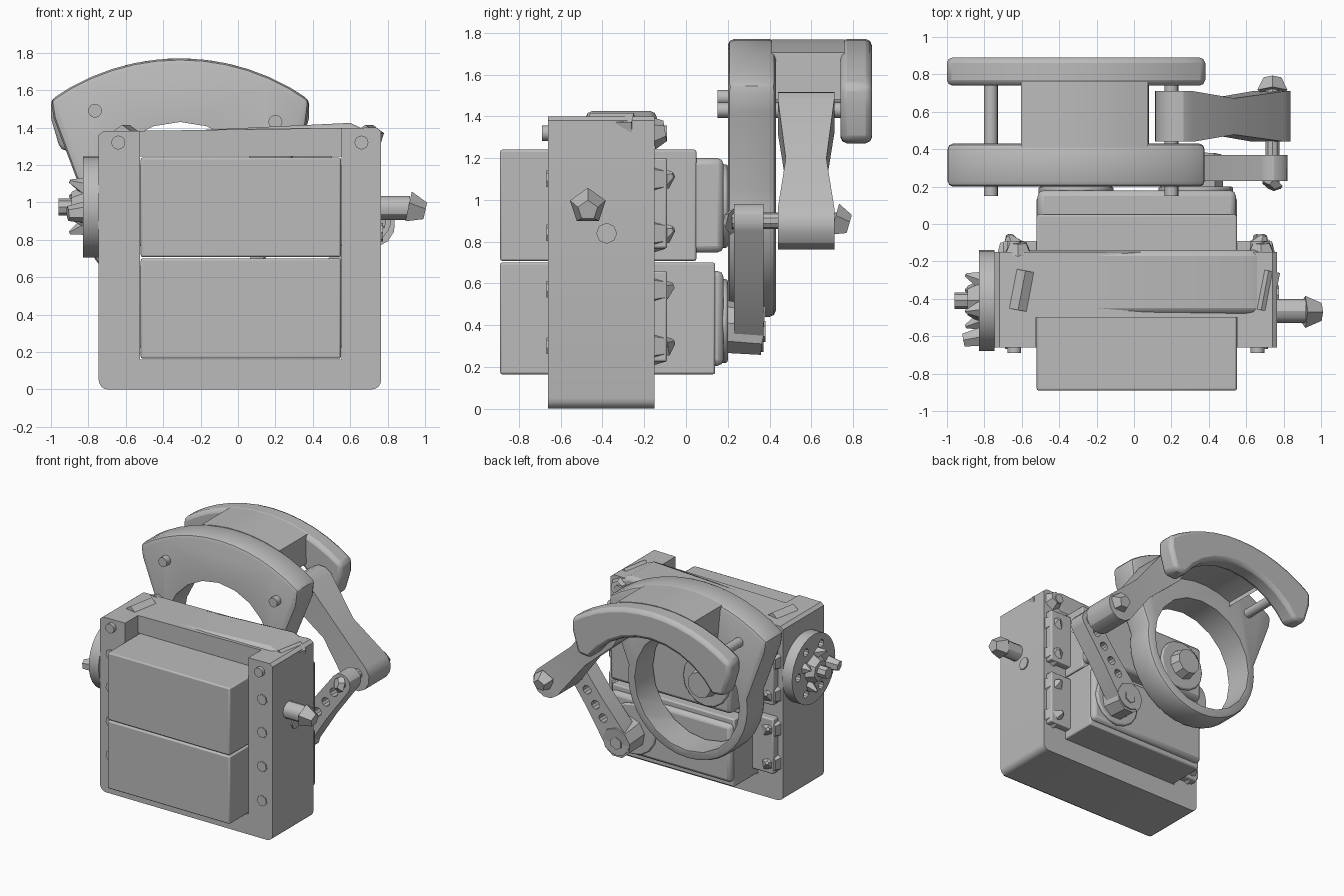
import bpy, bmesh, math, random
from math import pi, sin, cos
from mathutils import Matrix, Vector

random.seed(4)
if "Cube" in bpy.data.objects:
    bpy.data.objects.remove(bpy.data.objects["Cube"])

gray = bpy.data.materials.new("plain_gray")
gray.use_nodes = True
gray.diffuse_color = (0.5, 0.5, 0.5, 1)
gray.node_tree.nodes["Principled BSDF"].inputs["Base Color"].default_value = (0.5, 0.5, 0.5, 1)


def finish(name, bm, bevel=0.0, segments=2):
    bmesh.ops.recalc_face_normals(bm, faces=bm.faces)
    mesh = bpy.data.meshes.new(name)
    bm.to_mesh(mesh)
    bm.free()
    mesh.materials.append(gray)
    ob = bpy.data.objects.new(name, mesh)
    bpy.context.collection.objects.link(ob)
    if bevel:
        mod = ob.modifiers.new("bevel", 'BEVEL')
        mod.width, mod.segments = bevel, segments
        mod.angle_limit = math.radians(50)
    return ob


def box(name, x, y, z, bevel=0.0):
    bm = bmesh.new()
    bmesh.ops.create_cube(bm, size=1)
    for v in bm.verts:
        v.co = Vector([a + (b - a) * (c + 0.5) for (a, b), c in zip((x, y, z), v.co)])
    return finish(name, bm, bevel)


def rod(name, start, end, r1, r2=None, sides=16, bevel=0.0):
    """Cylinder or cone between two points."""
    start, end = Vector(start), Vector(end)
    axis = end - start
    bm = bmesh.new()
    bmesh.ops.create_cone(bm, cap_ends=True, segments=sides, radius1=r1,
                          radius2=r1 if r2 is None else r2, depth=axis.length)
    turn = Matrix.Translation((start + end) / 2) @ axis.to_track_quat('Z', 'Y').to_matrix().to_4x4()
    bmesh.ops.transform(bm, matrix=turn, verts=bm.verts)
    return finish(name, bm, bevel)


def prism(name, outline, y0, y1, bevel=0.0):
    """Extrude an x-z outline from y0 to y1."""
    bm = bmesh.new()
    face = bm.faces.new([bm.verts.new((x, y0, z)) for x, z in outline])
    new = bmesh.ops.extrude_face_region(bm, geom=[face])["geom"]
    for v in new:
        if isinstance(v, bmesh.types.BMVert):
            v.co.y = y1
    return finish(name, bm, bevel)


def cut(ob, cutters):
    """Carve cutters out of an object and drop them."""
    for c in cutters:
        mod = ob.modifiers.new("cut", 'BOOLEAN')
        mod.operation, mod.object, mod.solver = 'DIFFERENCE', c, 'EXACT'
    dg = bpy.context.evaluated_depsgraph_get()
    mesh = bpy.data.meshes.new_from_object(ob.evaluated_get(dg))
    ob.modifiers.clear()
    ob.data = mesh
    for c in cutters:
        bpy.data.objects.remove(c)


def arc(cx, cz, r, a0, a1, n):
    return [(cx + r * cos(a0 + (a1 - a0) * i / n), cz + r * sin(a0 + (a1 - a0) * i / n))
            for i in range(n + 1)]


def link(name, a, b, ra, rb, waist, y0, y1, pinch=1.0):
    """Bar with rounded ends and a middle narrowed in both directions."""
    ang = math.atan2(b[1] - a[1], b[0] - a[0])
    mid = Vector(((a[0] + b[0]) / 2, 0, (a[1] + b[1]) / 2))
    side = (-sin(ang) * waist, cos(ang) * waist)
    pts = arc(*a, ra, ang + pi / 2, ang + 3 * pi / 2, 6)
    pts.append((mid.x - side[0], mid.z - side[1]))
    pts += arc(*b, rb, ang - pi / 2, ang + pi / 2, 6)
    pts.append((mid.x + side[0], mid.z + side[1]))
    ob = prism(name, pts, y0, y1)
    bm = bmesh.new()
    bm.from_mesh(ob.data)
    along = Vector((cos(ang), 0, sin(ang)))
    for p in (Vector((a[0], 0, a[1])), mid, Vector((b[0], 0, b[1]))):
        bmesh.ops.bisect_plane(bm, geom=bm.verts[:] + bm.edges[:] + bm.faces[:],
                               plane_co=p, plane_no=along, dist=0.001)
    for v in bm.verts:
        if abs((v.co - mid).dot(along)) < 0.01:
            v.co.y = (y0 + y1) / 2 + (v.co.y - (y0 + y1) / 2) * pinch
    bm.to_mesh(ob.data)
    bm.free()
    return ob


# Bracket frame around the motors
foot = arc(-0.695, 0.05, 0.05, pi, 1.5 * pi, 4) + arc(0.715, 0.05, 0.05, 1.5 * pi, 2 * pi, 4)
frame = prism("bracket_frame", foot + [(0.765, 1.38), (0.74, 1.4), (-0.72, 1.38), (-0.745, 1.36)],
              -0.66, -0.15)
cut(frame, [box("opening", (-0.525, 0.553), (-1, 0.2), (0.16, 1.245)),
            box("top_recess", (-0.525, 0.553), (-1, -0.5), (1.1, 1.6))])
prism("top_bar", [(-0.72, 1.26), (0.6, 1.25), (0.74, 1.36), (0.6, 1.425), (-0.56, 1.37)],
      -0.48, -0.14, 0.03)
for x in (-0.62, 0.68):
    rod("top_lug", (x, -0.46, 1.35), (x + 0.04, -0.25, 1.35), 0.065, sides=5)
    rod("top_pin", (x - 0.02, -0.69, 1.32), (x - 0.02, -0.09, 1.32), 0.037)
    rod("top_pin_nut", (x, -0.16, 1.32), (x, -0.1, 1.33), 0.08, 0.05, 6)

# Front screw heads and rear nuts down both posts
for x in (-0.65, 0.675):
    for z in (0.3, 0.57, 0.84, 1.1):
        rod("front_screw", (x, -0.668, z), (x, -0.6, z), 0.042, sides=7)
        rod("rear_nut", (x, -0.15, z), (x, -0.1, z), 0.09, 0.075, 6)
        rod("rear_screw", (x, -0.11, z), (x + random.uniform(-.03, .03), -0.06, z + 0.02), 0.06, 0.015, 5)

# Two stacked servo motors with mounting ears and stepped backs
for tag, z0, z1, back, end in (("lower", 0.165, 0.7, 0.14, 0.18), ("upper", 0.708, 1.24, 0.05, 0.18)):
    box(tag + "_motor", (-0.52, 0.55), (-0.89, back), (z0, z1), 0.01)
    box(tag + "_motor_cap", (-0.515, 0.545), (back - 0.05, end), (z0 + 0.04, z1 - 0.04), 0.03)
    box(tag + "_motor_ears", (-0.7, 0.74), (-0.16, -0.09), (z0 + 0.06, z1 - 0.04), 0.01)
rod("upper_shaft_hub", (-0.31, 0.08, 0.97), (-0.31, 0.2, 0.97), 0.2, bevel=0.01)
rod("upper_horn", (-0.31, 0.19, 0.97), (-0.31, 0.28, 0.97), 0.12, 0.1, sides=10)
rod("lower_shaft_hub", (0.33, 0.1, 0.42), (0.33, 0.2, 0.42), 0.2, bevel=0.01)
rod("lower_horn", (0.35, 0.18, 0.39), (0.35, 0.37, 0.37), 0.13, 0.12, 9)
rod("lower_horn_screw", (0.35, 0.3, 0.37), (0.35, 0.38, 0.37), 0.05, sides=6)

# Drilled disc on the right-hand side
wheel = rod("side_disc", (-0.745, -0.41, 0.975), (-0.83, -0.41, 0.975), 0.27, sides=32)
cut(wheel, [rod("hole", (-0.9, -0.41 + 0.19 * cos(a), 0.975 + 0.19 * sin(a)),
                (-0.7, -0.41 + 0.19 * cos(a), 0.975 + 0.19 * sin(a)), 0.03, sides=10)
            for a in [i * pi / 3 for i in range(6)]])
rod("disc_hub", (-0.82, -0.41, 0.975), (-0.89, -0.41, 0.975), 0.12, 0.08, 7)
rod("disc_axle", (-0.86, -0.41, 0.975), (-0.96, -0.41, 0.975), 0.045, sides=8)
for a in range(4):
    t = a * pi / 2 + 0.4
    y, z = -0.41 + 0.12 * cos(t), 0.975 + 0.12 * sin(t)
    rod("disc_screw", (-0.82, y, z), (-0.9, y + 0.03 * cos(t), z + 0.03 * sin(t)), 0.05, 0.01, 5)
rod("disc_edge_screw", (-0.8, -0.6, 0.95), (-0.91, -0.62, 0.94), 0.06, 0.04, 6)

# Side pivot pin on the left-hand side
rod("side_pin", (0.74, -0.465, 0.97), (0.92, -0.465, 0.97), 0.065, sides=12)
rod("side_pin_tip", (0.91, -0.47, 0.97), (1.0, -0.47, 0.95), 0.09, 0.05, 5)
rod("side_boss", (0.76, -0.38, 0.84), (0.775, -0.38, 0.84), 0.05, sides=8)

# Ring carrier: fan top flowing into a ring
CX, CZ = -0.31, 0.97
crown = [(x, z) for x, z in arc(CX, 0.58, 1.19, pi / 2 - 0.62, pi / 2 + 0.62, 12)]
ring = prism("ring_carrier", crown + [(-0.985, 1.45)]
             + arc(CX, CZ, 0.53, pi - 0.15, 2 * pi + 0.15, 20) + [(0.365, 1.42)], 0.2, 0.43, 0.03)
cut(ring, [rod("ring_hole", (CX, 0, CZ), (CX, 0.6, CZ), 0.46, sides=20)])

# Rear crescent plate and the block that bridges it to the ring
inner = arc(CX, 0.9, 0.65, pi - 0.6, 0.6, 10)
prism("rear_crescent", crown + [(-1.0, 1.45), (-0.95, 1.28)] + inner + [(0.33, 1.28), (0.38, 1.45)],
      0.74, 0.89, 0.03)
prism("bridge_block", arc(CX, 0.58, 1.19, pi / 2 - 0.33, pi / 2 + 0.25, 6)
      + [(-0.58, 1.48)] + arc(CX, 0.92, 0.66, 2.0, 1.1, 5) + [(0.08, 1.48)], 0.41, 0.76)
for x, z in ((-0.765, 1.49), (0.2, 1.43)):
    rod("carrier_pin", (x, 0.15, z), (x, 0.8, z), 0.037)

# Linkage: outer arm, drilled crank arm and their joint pin
link("outer_arm", (0.23, 1.4), (0.72, 0.88), 0.12, 0.12, 0.085, 0.44, 0.71, 0.72)
crank = link("crank_arm", (0.35, 0.38), (0.74, 0.9), 0.11, 0.08, 0.085, 0.23, 0.37)
cut(crank, [rod("hole", (0.35 + 0.39 * t, 0.1, 0.38 + 0.52 * t),
                (0.35 + 0.39 * t, 0.5, 0.38 + 0.52 * t), 0.035, sides=10)
            for t in (0.3, 0.47, 0.66, 0.84)])
rod("joint_pin", (0.74, 0.22, 0.9), (0.74, 0.73, 0.9), 0.04, sides=10)
rod("joint_nut", (0.74, 0.71, 0.9), (0.74, 0.78, 0.88), 0.085, 0.05, 5)
rod("joint_head", (0.74, 0.23, 0.9), (0.72, 0.2, 0.91), 0.07, 0.04, 6)

# Smooth shading with sharp edges kept
for ob in bpy.context.scene.objects:
    ob.select_set(ob.type == 'MESH')
    if ob.type == 'MESH':
        bpy.context.view_layer.objects.active = ob
bpy.ops.object.shade_smooth_by_angle(angle=math.radians(30))
